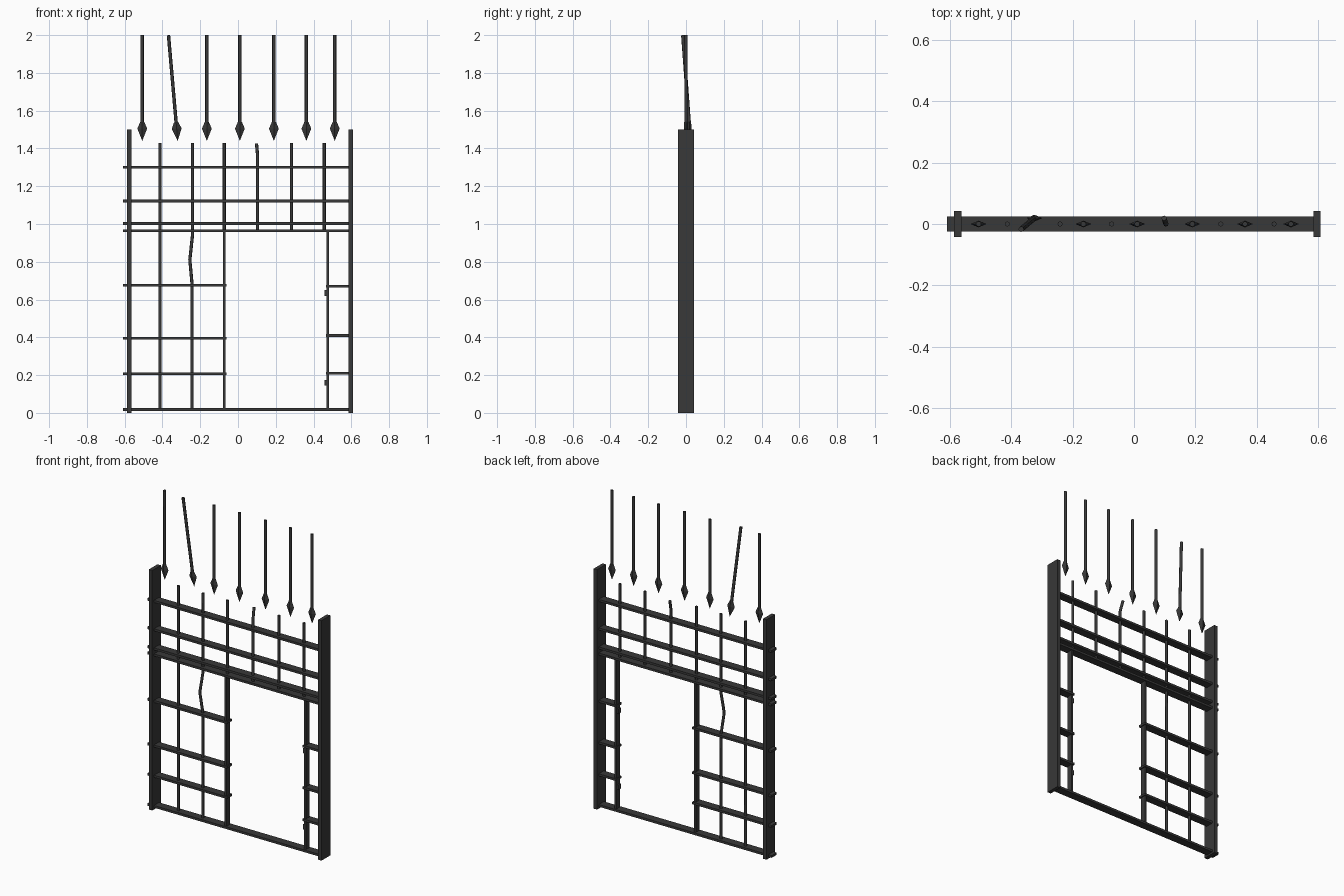
import bpy
from mathutils import Vector

if "Cube" in bpy.data.objects:
    bpy.data.objects.remove(bpy.data.objects["Cube"], do_unlink=True)

iron = bpy.data.materials.new("dark_iron")
iron.use_nodes = True
iron.diffuse_color = (0.04, 0.04, 0.04, 1)
iron.node_tree.nodes["Principled BSDF"].inputs["Base Color"].default_value = (0.04, 0.04, 0.04, 1)


def finish(obj, name):
    obj.name = name
    obj.data.materials.append(iron)
    return obj


def box(name, x0, x1, depth, z0, z1, y=0):
    bpy.ops.mesh.primitive_cube_add(size=1, location=((x0 + x1) / 2, y, (z0 + z1) / 2))
    obj = bpy.context.object
    obj.scale = (x1 - x0, depth, z1 - z0)
    return finish(obj, name)


def rod(name, points, radius=0.0085):
    # Round bar swept along a path
    curve = bpy.data.curves.new(name, "CURVE")
    curve.dimensions = "3D"
    curve.bevel_depth = radius
    curve.bevel_resolution = 2
    curve.use_fill_caps = True
    path = curve.splines.new("POLY")
    path.points.add(len(points) - 1)
    for p, co in zip(path.points, points):
        p.co = (*co, 1)
    obj = bpy.data.objects.new(name, curve)
    bpy.context.collection.objects.link(obj)
    return finish(obj, name)


def spear(name, tip, top):
    # Shaft with a flattened, diamond-section head pointing down
    tip, top = Vector(tip), Vector(top)
    axis = (top - tip).normalized()
    rod(name + "_shaft", [tip + axis * 0.08, top], 0.009)
    side = Vector((1, 0, 0))
    side = (side - axis * side.dot(axis)).normalized()
    front = axis.cross(side)
    verts = [tip]
    for along, wide, thick in ((0.065, 0.026, 0.011), (0.1, 0.011, 0.01)):
        c = tip + axis * along
        verts += [c + side * wide, c + front * thick, c - side * wide, c - front * thick]
    faces = [(5, 6, 7, 8)]
    for i in range(4):
        j = (i + 1) % 4
        faces += [(0, 1 + j, 1 + i), (1 + i, 1 + j, 5 + j, 5 + i)]
    mesh = bpy.data.meshes.new(name + "_head")
    mesh.from_pydata(verts, [], faces)
    obj = bpy.data.objects.new(name + "_head", mesh)
    bpy.context.collection.objects.link(obj)
    finish(obj, name + "_head")


# Side posts
box("right_post", -0.587, -0.563, 0.086, 0, 1.5)
box("left_post", 0.585, 0.608, 0.086, 0, 1.5)

# Flat horizontal rails
for z in (0.018, 0.965, 1.003, 1.122, 1.3):
    box("long_rail", -0.61, 0.595, 0.05, z - 0.007, z + 0.007)
for z in (0.207, 0.396, 0.675):
    box("right_rail", -0.61, -0.06, 0.05, z - 0.007, z + 0.007)
for z in (0.21, 0.41, 0.67):
    box("left_rail", 0.465, 0.595, 0.05, z - 0.007, z + 0.007)

# Door jambs and hinges
for x in (-0.073, 0.475):
    box("door_jamb", x - 0.007, x + 0.007, 0.035, 0.018, 0.965)
for z in (0.16, 0.635):
    box("hinge", 0.458, 0.48, 0.025, z - 0.015, z + 0.015)

# Upright rods, one bowed and one with a bent end
rod("upright_rod", [(-0.413, 0, 0.018), (-0.413, 0, 1.43)])
rod("bowed_rod", [(-0.243, 0, 0.018), (-0.243, 0, 0.68), (-0.255, -0.013, 0.81),
                  (-0.241, 0, 0.94), (-0.241, 0, 1.43)])
for x in (-0.073, 0.283, 0.457):
    rod("upper_rod", [(x, 0, 0.965), (x, 0, 1.43)])
rod("bent_rod", [(0.104, 0, 0.965), (0.104, 0, 1.36), (0.098, 0.019, 1.425)])

# Row of hanging spears, one askew
for x in (-0.507, -0.165, 0.01, 0.19, 0.362, 0.512):
    spear("spear", (x, 0, 1.44), (x, 0, 2.0))
spear("askew_spear", (-0.319, 0.024, 1.44), (-0.368, -0.017, 1.999))
